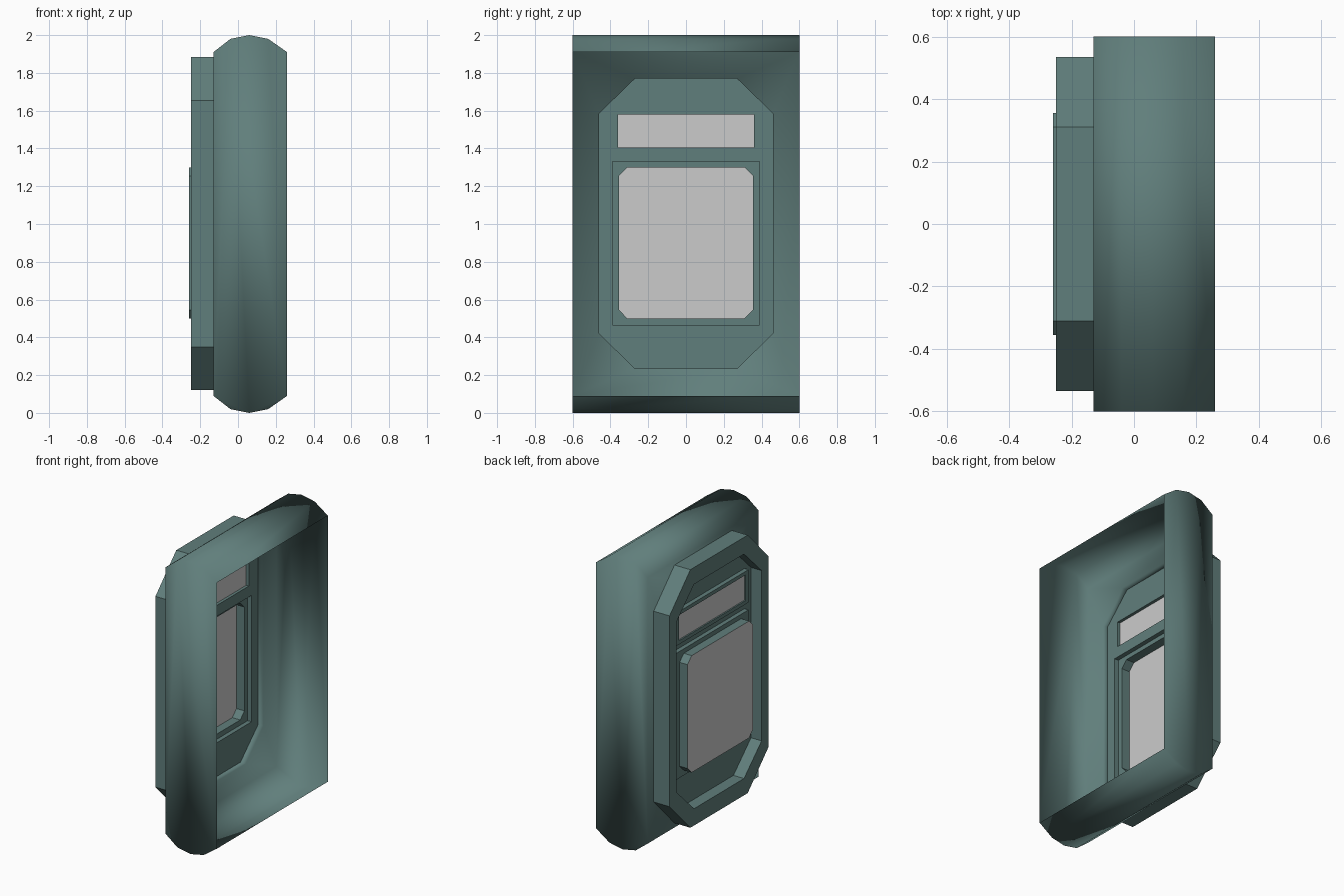
import bpy, bmesh

if "Cube" in bpy.data.objects:
    bpy.data.objects.remove(bpy.data.objects["Cube"])

teal = bpy.data.materials.new("dark_teal")
teal.diffuse_color = (0.118, 0.21, 0.20, 1)
teal.use_nodes = True
teal.node_tree.nodes["Principled BSDF"].inputs["Base Color"].default_value = teal.diffuse_color


def outline(x, hy, z0, z1, cy=0.0, cz=0.0):
    """Rectangle in the yz plane, with chamfered corners if cy, cz are given."""
    if not cy:
        return [(x, -hy, z0), (x, hy, z0), (x, hy, z1), (x, -hy, z1)]
    return [(x, -hy + cy, z0), (x, hy - cy, z0), (x, hy, z0 + cz), (x, hy, z1 - cz),
            (x, hy - cy, z1), (x, -hy + cy, z1), (x, -hy, z1 - cz), (x, -hy, z0 + cz)]


def outer(x):
    return outline(x, 0.535, 0.12, 1.885, 0.225, 0.23)


def inner(x):
    return outline(x, 0.46, 0.235, 1.77, 0.19, 0.185)


def ring_verts(bm, pts):
    return [bm.verts.new(p) for p in pts]


def bridge(bm, a, b):
    n = len(a)
    for i in range(n):
        j = (i + 1) % n
        bm.faces.new((a[i], a[j], b[j], b[i]))


def fill_between(bm, *loops):
    """Flat fill of the first loop, leaving the other loops as holes."""
    edges = []
    for vs in loops:
        for i, v in enumerate(vs):
            w = vs[(i + 1) % len(vs)]
            edges.append(bm.edges.get((v, w)) or bm.edges.new((v, w)))
    bmesh.ops.triangle_fill(bm, use_beauty=True, edges=edges, normal=(-1, 0, 0))


def finish(bm, name, mat=teal, smooth=False):
    bmesh.ops.remove_doubles(bm, verts=bm.verts[:], dist=1e-5)
    bmesh.ops.recalc_face_normals(bm, faces=bm.faces[:])
    me = bpy.data.meshes.new(name)
    bm.to_mesh(me)
    bm.free()
    ob = bpy.data.objects.new(name, me)
    bpy.context.collection.objects.link(ob)
    if mat:
        me.materials.append(mat)
    for p in me.polygons:
        p.use_smooth = smooth
    return ob


def panel(name, pts, mat=None):
    bm = bmesh.new()
    bm.faces.new(ring_verts(bm, pts))
    return finish(bm, name, mat)


# Open shell: rounded top and bottom, flat ends, back wall with octagonal hole
bm = bmesh.new()
arc = [(0.26, 1.91), (0.16, 1.98), (0.06, 2.0), (-0.04, 1.98), (-0.13, 1.91)]
profile = arc + [(x, 2 - z) for x, z in reversed(arc)]
ends = [ring_verts(bm, [(x, y, z) for x, z in profile]) for y in (-0.6, 0.6)]
for i in range(len(profile) - 1):
    if i != 4:
        bm.faces.new((ends[0][i], ends[0][i + 1], ends[1][i + 1], ends[1][i]))
for e in ends:
    bm.faces.new(e)
hole = ring_verts(bm, inner(-0.13))
fill_between(bm, [ends[0][5], ends[1][5], ends[1][4], ends[0][4]], hole)
bridge(bm, hole, ring_verts(bm, inner(-0.17)))
finish(bm, "shell", smooth=True)

# Raised octagonal frame around the recess
bm = bmesh.new()
loops = [ring_verts(bm, p) for p in (outer(-0.13), outer(-0.25), inner(-0.25), inner(-0.17))]
for a, b in zip(loops, loops[1:]):
    bridge(bm, a, b)
finish(bm, "octagon_frame")

# Recess floor with two openings
bm = bmesh.new()
fill_between(bm, ring_verts(bm, inner(-0.17)),
             ring_verts(bm, outline(-0.17, 0.39, 0.465, 1.33)),
             ring_verts(bm, outline(-0.17, 0.36, 1.405, 1.58)))
finish(bm, "recess_floor")

# Small window frame and pane
bm = bmesh.new()
loops = [ring_verts(bm, p) for p in (outline(-0.17, 0.39, 1.38, 1.605),
                                     outline(-0.20, 0.39, 1.38, 1.605),
                                     outline(-0.20, 0.36, 1.405, 1.58),
                                     outline(-0.17, 0.36, 1.405, 1.58))]
for a, b in zip(loops, loops[1:]):
    bridge(bm, a, b)
finish(bm, "small_window_frame")
panel("small_window_pane", outline(-0.19, 0.36, 1.405, 1.58))

# Large stepped window frame and chamfered pane
bm = bmesh.new()
base = ring_verts(bm, outline(-0.17, 0.39, 0.465, 1.33))
step = ring_verts(bm, outline(-0.20, 0.39, 0.465, 1.33))
pane = outline(-0.26, 0.355, 0.50, 1.30, 0.045, 0.045)
foot = ring_verts(bm, [(-0.20, y, z) for _, y, z in pane])
bridge(bm, base, step)
fill_between(bm, step, foot)
bridge(bm, foot, ring_verts(bm, pane))
finish(bm, "large_window_frame")
panel("large_window_pane", pane)
